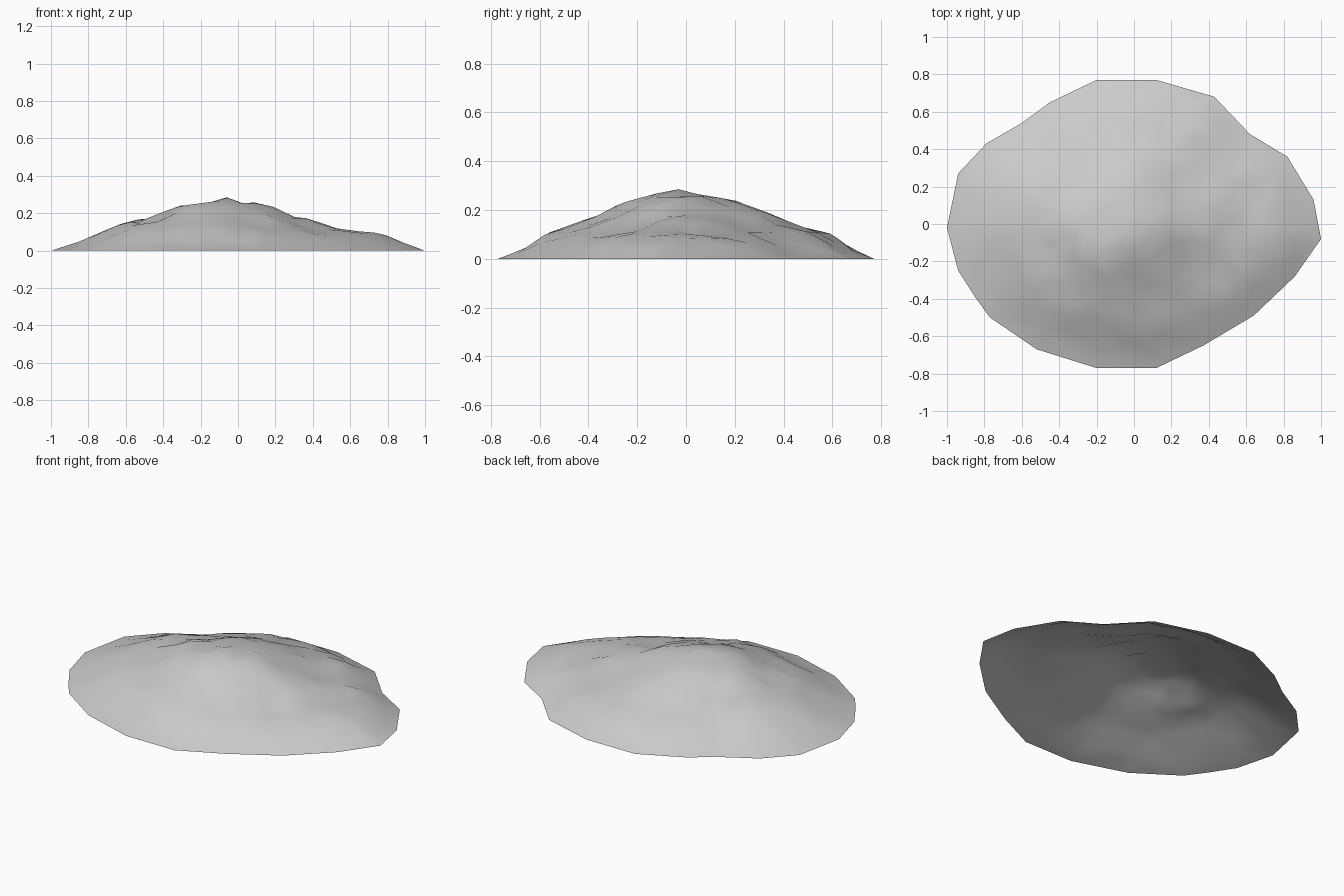
import bpy
import math
import random
from mathutils import Vector, noise
from mathutils.geometry import delaunay_2d_cdt

random.seed(4)
cube = bpy.data.objects.get("Cube")
if cube:
    bpy.data.objects.remove(cube, do_unlink=True)

# Grey stone material
stone = bpy.data.materials.new("grey_stone")
stone.use_nodes = True
grey = (0.6, 0.6, 0.6, 1)
stone.diffuse_color = grey
shader = stone.node_tree.nodes["Principled BSDF"]
shader.inputs["Base Color"].default_value = grey
shader.inputs["Roughness"].default_value = 0.9

# Ground outline, counterclockwise from the left tip
outline = [Vector(p) for p in (
    (1, -.08), (.96, .13), (.82, .36), (.62, .48), (.43, .68), (.12, .77), (-.2, .77),
    (-.45, .65), (-.6, .54), (-.79, .43), (-.94, .27), (-1, -.02), (-.94, -.25),
    (-.85, -.39), (-.77, -.5), (-.52, -.67), (-.2, -.77), (.12, -.77), (.37, -.65),
    (.64, -.49), (.86, -.28))]
peak = Vector((-.06, -.03))
TOP = .285

# Slope profiles from peak to rim: (fraction of the way out, height)
left = ((0, TOP), (.1, .25), (.2, .255), (.34, .19), (.48, .15), (.58, .11), (.81, .085), (1, 0))
right = ((0, TOP), (.15, .245), (.29, .235), (.42, .17), (.58, .155), (.85, .045), (1, 0))
back = ((0, TOP), (.14, .255), (.23, .25), (.54, .165), (.61, .125), (.79, .1), (.86, .05), (1, 0))
front = ((0, TOP), (.19, .265), (.36, .21), (.43, .18), (.73, .1), (.82, .05), (1, 0))


def along(profile, t):
    for (t0, h0), (t1, h1) in zip(profile, profile[1:]):
        if t <= t1:
            return h0 + (h1 - h0) * (t - t0) / (t1 - t0)
    return 0


def rim_fraction(p):
    """0 at the peak, 1 on the outline."""
    d = p - peak
    for i, b in enumerate(outline):
        a, b = outline[i - 1] - peak, b - peak
        det = a.cross(b)
        u, v = d.cross(b) / det, a.cross(d) / det
        if u >= -1e-6 and v >= -1e-6:
            return u + v
    return 0


def height(p):
    t = rim_fraction(p)
    if t > .999:
        return 0
    d = p - peak
    w = d.x ** 2 / max(d.length_squared, 1e-9)
    h = (w * along(left if d.x > 0 else right, t)
         + (1 - w) * along(back if d.y > 0 else front, t))
    # Rocky bumps, rougher towards the front
    rough = (.02 if p.y < 0 else .013) * min(1, 4 * t * (1 - t))
    bump = noise.noise(Vector((p.x * 5, p.y * 5, .3))) + random.uniform(-.4, .3)
    return max(.003, h + rough * bump)


# Irregular scatter of points inside the outline
points = outline + [peak]
for _ in range(6000):
    p = Vector((random.uniform(-1, 1), random.uniform(-.77, .77)))
    if rim_fraction(p) < .95 and all((p - q).length > .07 for q in points):
        points.append(p)

# Triangulated open mound
n = len(outline)
flat, _, faces, *_ = delaunay_2d_cdt(points, [], [list(range(n))], 1, 1e-5)
mesh = bpy.data.meshes.new("rock_mound")
mesh.from_pydata([(p.x, p.y, height(p)) for p in flat], [], faces)
mesh.update()
if sum(f.normal.z for f in mesh.polygons) < 0:
    mesh.flip_normals()
mesh.materials.append(stone)
mound = bpy.data.objects.new("rock_mound", mesh)
bpy.context.collection.objects.link(mound)
mesh.shade_smooth()
